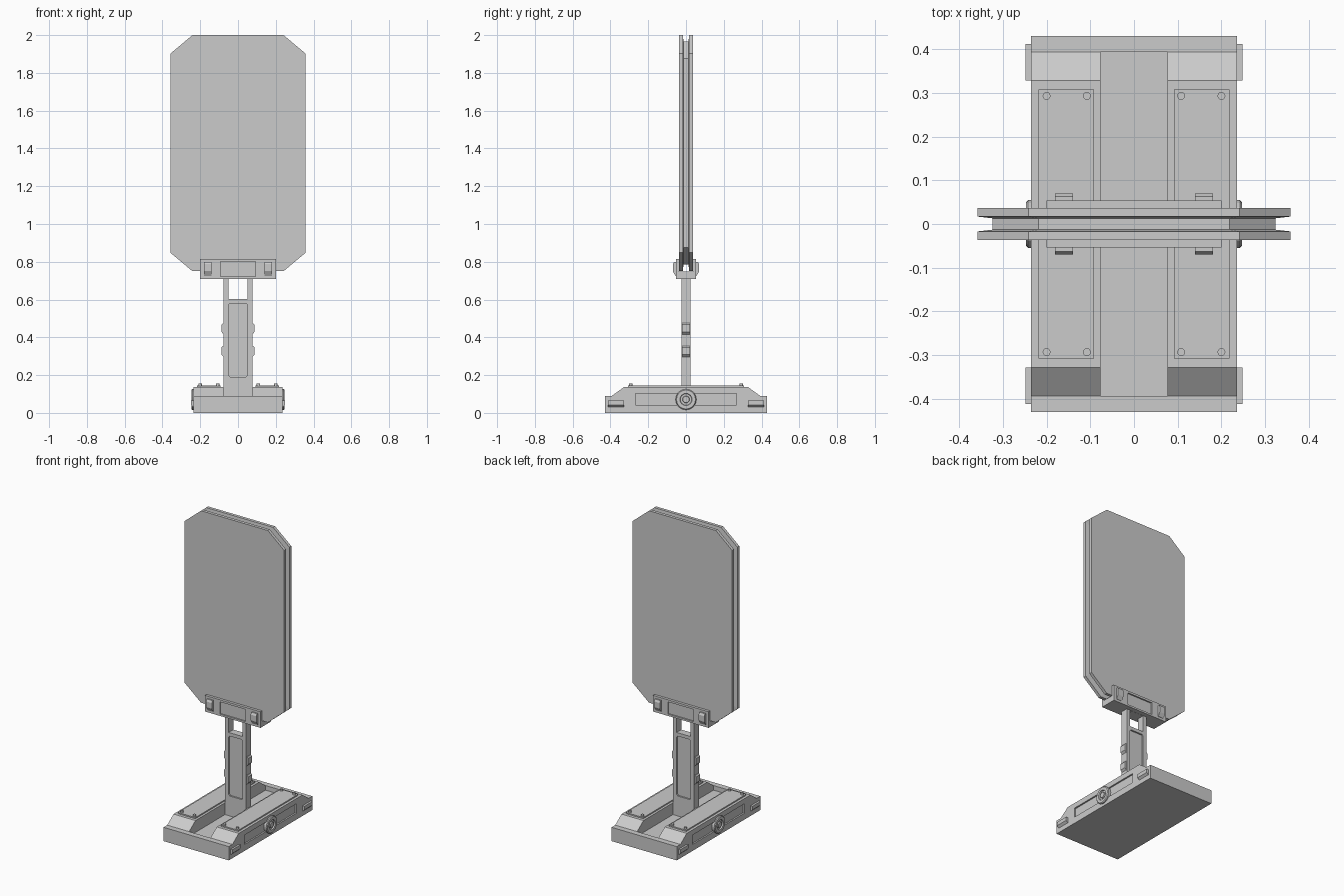
import bpy, bmesh, math

if "Cube" in bpy.data.objects:
    bpy.data.objects.remove(bpy.data.objects["Cube"])


def mesh_object(name, bm):
    bmesh.ops.recalc_face_normals(bm, faces=bm.faces[:])
    me = bpy.data.meshes.new(name)
    bm.to_mesh(me)
    bm.free()
    ob = bpy.data.objects.new(name, me)
    bpy.context.collection.objects.link(ob)
    return ob


def loft(name, rings, axis):
    """Skin rings of (position along axis, 2D outline) and cap the ends."""
    bm = bmesh.new()
    loops = []
    for pos, pts in rings:
        loop = []
        for p in pts:
            co = list(p)
            co.insert(axis, pos)
            loop.append(bm.verts.new(co))
        loops.append(loop)
    n = len(loops[0])
    for a, b in zip(loops, loops[1:]):
        for i in range(n):
            j = (i + 1) % n
            bm.faces.new((a[i], a[j], b[j], b[i]))
    bm.faces.new(loops[0])
    bm.faces.new(loops[-1])
    return mesh_object(name, bm)


def prism(name, pts, axis, a, b):
    return loft(name, [(a, pts), (b, pts)], axis)


def box(name, x, y, z):
    return prism(name, [(x[0], y[0]), (x[1], y[0]), (x[1], y[1]), (x[0], y[1])], 2, *z)


def octagon(x, z0, z1, cx, cz):
    return [(-x, z0 + cz), (-x + cx, z0), (x - cx, z0), (x, z0 + cz),
            (x, z1 - cz), (x - cx, z1), (-x + cx, z1), (-x, z1 - cz)]


def circle(r, cy, cz, n=24):
    return [(cy + r * math.cos(2 * math.pi * i / n), cz + r * math.sin(2 * math.pi * i / n))
            for i in range(n)]


def cut(ob, cutter):
    m = ob.modifiers.new("cut", 'BOOLEAN')
    m.operation, m.solver, m.object = 'DIFFERENCE', 'EXACT', cutter
    bpy.context.view_layer.objects.active = ob
    bpy.ops.object.modifier_apply(modifier=m.name)
    bpy.data.objects.remove(cutter)


# base: side profile with ramps, centre channel and side recesses
base = prism("base", [(-.43, 0), (.43, 0), (.43, .09), (.393, .09), (.328, .137),
                      (-.328, .137), (-.393, .09), (-.43, .09)], 0, -.235, .235)
cut(base, box("cutter", (-.077, .077), (-.393, .393), (.06, .3)))
for s in (-1, 1):
    x = sorted((s * .225, s * .3))
    cut(base, box("cutter", x, (-.267, .267), (.042, .103)))

for s in (-1, 1):
    # top cover plates and their bolts
    box("cover_plate", sorted((s * .092, s * .218)), (-.308, .308), (.13, .145))
    for bx in (.108, .2):
        for by in (-.293, .293):
            prism("bolt", circle(.009, s * bx, by, 12), 2, .14, .156)
    # round side hub: stepped rings
    loft("side_hub", [(s * .22, circle(.055, 0, .071)), (s * .242, circle(.055, 0, .071)),
                      (s * .247, circle(.05, 0, .071)), (s * .247, circle(.032, 0, .071)),
                      (s * .238, circle(.03, 0, .071)), (s * .238, circle(.019, 0, .071)),
                      (s * .246, circle(.017, 0, .071))], 0)
    # corner blocks on the base sides
    for t in (-1, 1):
        prism("side_block", [(s * .23, .03), (s * .235, .03), (s * .248, .042),
                             (s * .248, .066), (s * .23, .066)], 1, t * .328, t * .412)
    # small lugs on the post edges
    for z in (.295, .415):
        prism("post_lug", [(s * .07, z), (s * .075, z), (s * .087, z + .013),
                           (s * .087, z + .052), (s * .08, z + .06), (s * .07, z + .06)],
              1, -.02, .02)
    # clips on the panel bracket
    for t in (-1, 1):
        prism("bracket_clip", [(t * .05, .725), (t * .056, .725), (t * .07, .75),
                               (t * .07, .787), (t * .063, .8), (t * .05, .8)],
              0, s * .14, s * .181)

# post: open window at the top and long recesses front and back
post = box("post", (-.076, .076), (-.024, .024), (.055, .715))
cut(post, box("cutter", (-.05, .05), (-.1, .1), (.602, .709)))
for s in (-1, 1):
    cut(post, prism("cutter", octagon(.05, .19, .58, .008, .008), 1, s * .014, s * .1))

# bracket: U channel holding the panel
bracket = prism("bracket", [(-.054, .71), (.054, .71), (.054, .815), (.037, .815),
                            (.037, .748), (-.037, .748), (-.037, .815), (-.054, .815)],
                0, -.2, .2)
for s in (-1, 1):
    cut(bracket, box("cutter", (-.093, .093), sorted((s * .045, s * .1)), (.722, .801)))

# panel: octagonal slab with a groove round its rim
outer = octagon(.358, .75, 2.0, .117, .098)
inner = octagon(.324, .785, 1.965, .106, .09)
loft("panel", [(-.037, outer), (-.017, outer), (-.013, inner),
               (.013, inner), (.017, outer), (.037, outer)], 1)
